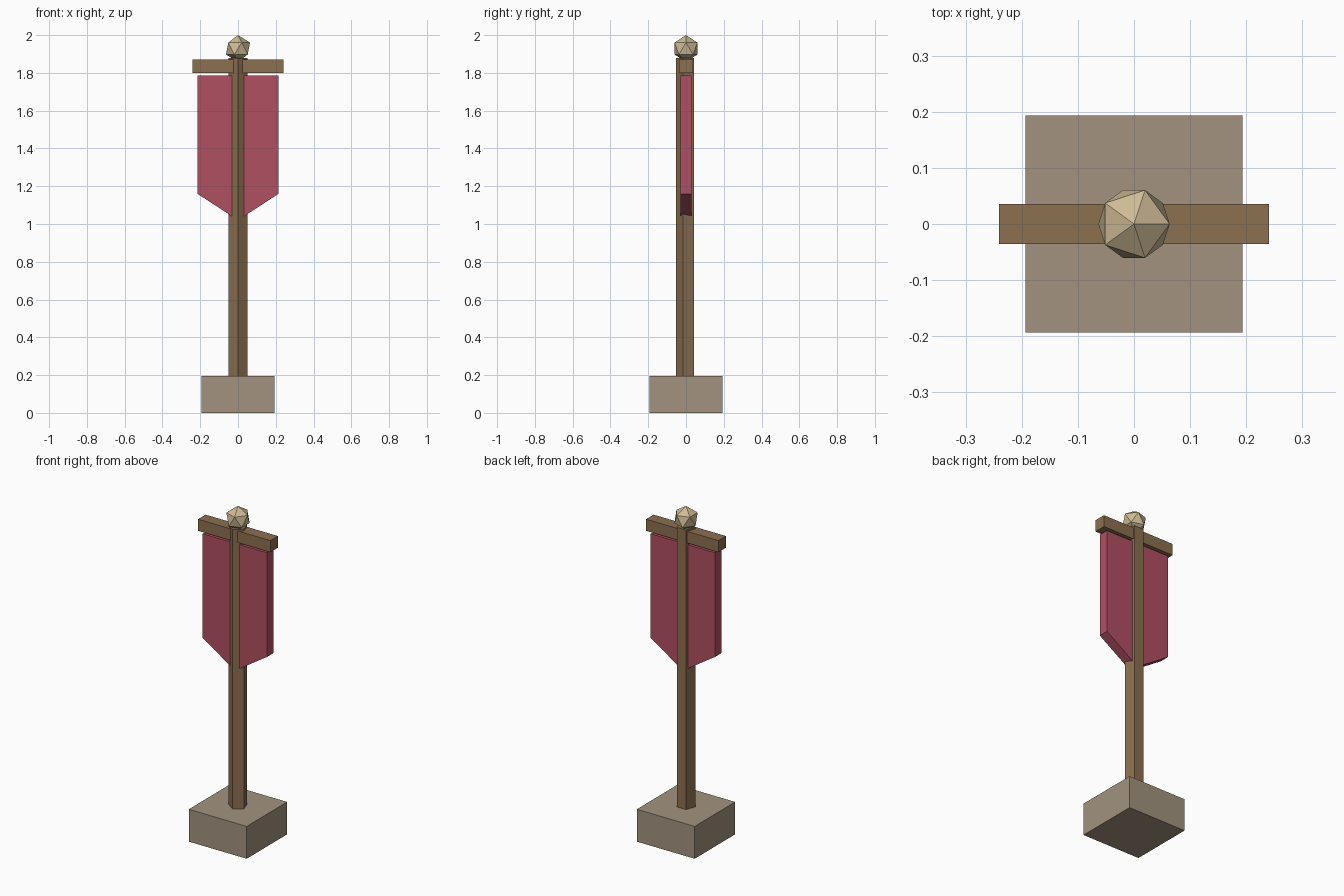
import bpy, math

if "Cube" in bpy.data.objects:
    bpy.data.objects.remove(bpy.data.objects["Cube"])


def material(name, rgb):
    m = bpy.data.materials.new(name)
    m.diffuse_color = (*rgb, 1)
    m.use_nodes = True
    m.node_tree.nodes["Principled BSDF"].inputs["Base Color"].default_value = m.diffuse_color
    return m


stone = material("stone", (0.36, 0.29, 0.21))
wood = material("wood", (0.26, 0.16, 0.08))
cloth = material("cloth", (0.44, 0.08, 0.12))
gilt = material("finial_gold", (0.62, 0.50, 0.30))


def prism(name, outline, axis, lo, hi, mat):
    """Extrude a 2D outline: (x, y) along z, or (x, z) along y."""
    n = len(outline)
    verts = [(a, b, h) if axis == "z" else (a, h, b) for h in (lo, hi) for a, b in outline]
    faces = [list(range(n))[::-1], list(range(n, 2 * n))]
    faces += [(i, (i + 1) % n, n + (i + 1) % n, n + i) for i in range(n)]
    if axis == "y":
        faces = [list(f)[::-1] for f in faces]
    me = bpy.data.meshes.new(name)
    me.from_pydata(verts, [], faces)
    me.materials.append(mat)
    ob = bpy.data.objects.new(name, me)
    bpy.context.collection.objects.link(ob)
    return ob


def rect(hx, b0, b1):
    return [(-hx, b0), (hx, b0), (hx, b1), (-hx, b1)]


# Square stone base
prism("base", rect(0.193, -0.193, 0.193), "z", 0, 0.195, stone)

# Five-sided pole with one edge facing the front
angles = [math.radians(-90 + 72 * i) for i in range(5)]
prism("pole", [(0.053 * math.cos(a), 0.053 * math.sin(a)) for a in angles],
      "z", 0.19, 1.88, wood)

# Crossbar
prism("crossbar", rect(0.241, 1.80, 1.87), "y", -0.036, 0.036, wood)

# Pointed banner hanging just below the crossbar
prism("banner", [(0, 1.02), (0.215, 1.16), (0.215, 1.787), (-0.215, 1.787), (-0.215, 1.16)],
      "y", -0.03, 0.03, cloth)

# Faceted finial
bpy.ops.mesh.primitive_ico_sphere_add(subdivisions=1, radius=0.071, location=(0, 0, 1.929))
finial = bpy.context.object
finial.name = "finial"
finial.data.materials.append(gilt)
